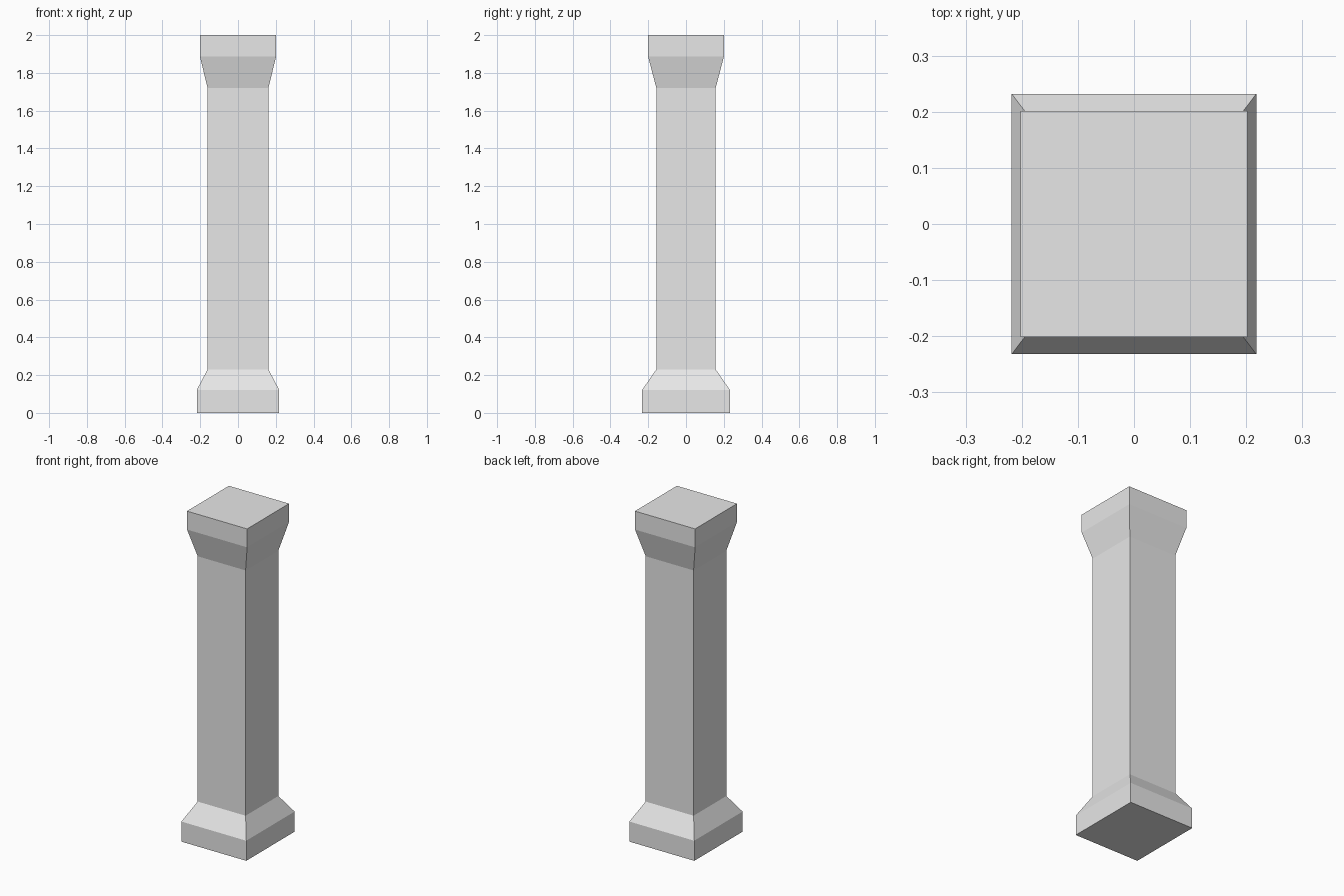
import bpy
import bmesh

cube = bpy.data.objects.get("Cube")
if cube:
    bpy.data.objects.remove(cube, do_unlink=True)

# Plain grey stone
stone = bpy.data.materials.new("grey_stone")
stone.use_nodes = True
GREY = (0.8, 0.8, 0.8, 1.0)
stone.diffuse_color = GREY
stone.node_tree.nodes["Principled BSDF"].inputs["Base Color"].default_value = GREY

# Cross-sections as (half width, half depth)
FOOT = (0.218, 0.232)
SHAFT = (0.161, 0.157)
HEAD = (0.202, 0.201)


def add_part(name, sections, cap_bottom=False, cap_top=False):
    """Loft a square-cornered part through (section, height) pairs."""
    bm = bmesh.new()
    rings = []
    for (hx, hy), z in sections:
        corners = ((-hx, -hy), (hx, -hy), (hx, hy), (-hx, hy))
        rings.append([bm.verts.new((x, y, z)) for x, y in corners])
    for low, high in zip(rings, rings[1:]):
        for i in range(4):
            j = (i + 1) % 4
            bm.faces.new((low[i], low[j], high[j], high[i]))
    if cap_bottom:
        bm.faces.new(reversed(rings[0]))
    if cap_top:
        bm.faces.new(rings[-1])
    mesh = bpy.data.meshes.new(name)
    bm.to_mesh(mesh)
    bm.free()
    mesh.materials.append(stone)
    obj = bpy.data.objects.new(name, mesh)
    bpy.context.collection.objects.link(obj)
    return obj


# Plinth with sloped shoulder
add_part("base", [(FOOT, 0), (FOOT, 0.122), (SHAFT, 0.23)], cap_bottom=True)

# Straight shaft
add_part("shaft", [(SHAFT, 0.23), (SHAFT, 1.72)])

# Flared capital with flat top
add_part("capital", [(SHAFT, 1.72), (HEAD, 1.888), (HEAD, 2)], cap_top=True)
